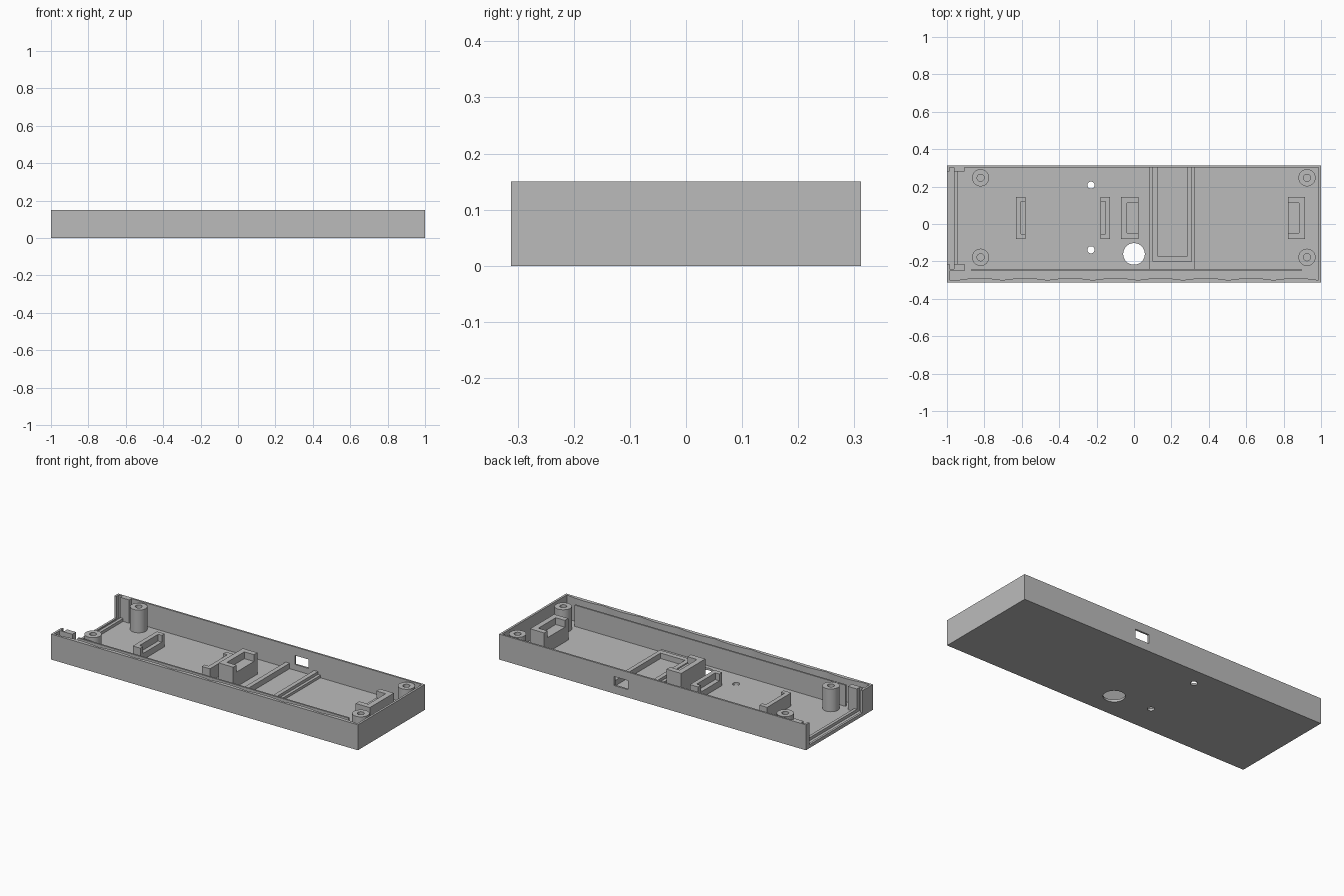
import bpy, bmesh, math

old = bpy.data.objects.get("Cube")
if old:
    bpy.data.objects.remove(old)

grey = bpy.data.materials.new("plain grey")
grey.use_nodes = True
COLOUR = (0.5, 0.5, 0.5, 1)
grey.diffuse_color = COLOUR
grey.node_tree.nodes["Principled BSDF"].inputs["Base Color"].default_value = COLOUR

FLOOR, TOP, HX, HY = 0.013, 0.15, 1.0, 0.312


def prism(name, outline, z0, z1):
    """Extrude a flat outline from z0 up to z1."""
    bm = bmesh.new()
    face = bm.faces.new([bm.verts.new((x, y, z0)) for x, y in outline])
    top = bmesh.ops.extrude_face_region(bm, geom=[face])["geom"]
    bmesh.ops.translate(bm, vec=(0, 0, z1 - z0),
                        verts=[v for v in top if isinstance(v, bmesh.types.BMVert)])
    bmesh.ops.recalc_face_normals(bm, faces=bm.faces)
    mesh = bpy.data.meshes.new(name)
    bm.to_mesh(mesh)
    bm.free()
    mesh.materials.append(grey)
    ob = bpy.data.objects.new(name, mesh)
    bpy.context.collection.objects.link(ob)
    return ob


def box(name, x0, x1, y0, y1, z0, z1):
    return prism(name, [(x0, y0), (x1, y0), (x1, y1), (x0, y1)], z0, z1)


def cylinder(name, x, y, r, z0, z1, n=32):
    ring = [(x + r * math.cos(math.tau * i / n), y + r * math.sin(math.tau * i / n))
            for i in range(n)]
    return prism(name, ring, z0, z1)


def cut(target, cutter):
    """Subtract the cutter and discard it."""
    cutter.hide_render = True
    mod = target.modifiers.new("cut", "BOOLEAN")
    mod.operation, mod.solver, mod.object = "DIFFERENCE", "EXACT", cutter
    bpy.context.view_layer.objects.active = target
    bpy.ops.object.modifier_apply(modifier=mod.name)
    bpy.data.objects.remove(cutter)


def u_shape(name, x0, x1, y0, y1, wall, z0, z1, opens):
    """Bracket open towards +x (opens=1) or -x (opens=-1)."""
    back, front = (x0, x1) if opens > 0 else (x1, x0)
    inner = back + opens * wall
    return prism(name, [(back, y0), (front, y0), (front, y0 + wall), (inner, y0 + wall),
                        (inner, y1 - wall), (front, y1 - wall), (front, y1), (back, y1)], z0, z1)


# Tray: a solid block hollowed out, with a scalloped inside to the front wall
body = box("tray_body", -HX, HX, -HY, HY, 0, TOP)
WAVES, STEPS = 8, 8
xl, xr = -0.945, 0.987
wavy = []
for i in range(WAVES * STEPS + 1):
    t = i / (WAVES * STEPS)
    wavy.append((xl + (xr - xl) * t, -0.300 + 0.011 * abs(math.sin(math.pi * WAVES * t))))
cut(body, prism("cavity_cutter", wavy + [(xr, 0.301), (xl, 0.301)], FLOOR, 0.2))

# Open end with a slot for a sliding panel
cut(body, box("end_cutter", -1.1, -0.93, -0.215, 0.28, 0.03, 0.2))
cut(body, box("sill_cutter", -1.1, -0.97, -0.215, 0.28, 0.02, 0.2))
cut(body, box("slot_cutter", -0.987, -0.963, -0.24, 0.301, FLOOR, 0.2))
cut(body, box("front_channel_cutter", -0.987, -0.94, -0.299, -0.25, FLOOR, 0.2))
box("end_block_back", -0.95, -0.905, 0.28, 0.305, FLOOR - 0.005, TOP)
box("end_block_front", -0.95, -0.905, -0.25, -0.215, FLOOR - 0.005, TOP)

# Rear window and floor holes
cut(body, box("window_cutter", 0.16, 0.25, 0.28, 0.35, 0.047, 0.1))
for x, y, r in ((0, -0.16, 0.058), (-0.23, 0.208, 0.019), (-0.23, -0.138, 0.019)):
    cut(body, cylinder("hole_cutter", x, y, r, -0.1, 0.1))

# Inner rib parallel to the front wall
box("front_rib", -0.87, 0.895, -0.25, -0.24, FLOOR - 0.005, 0.138)

# Screw posts
for side, x in (("right", -0.82), ("left", 0.925)):
    for end, y in (("front", -0.178), ("back", 0.247)):
        post = cylinder(f"post_{end}_{side}", x, y, 0.046, FLOOR - 0.005, 0.147)
        cut(post, cylinder("bore_cutter", x, y, 0.019, 0.03, 0.2, 24))

# Facing pairs of holders: a ledge with a raised U-shaped rim
for name, x0, x1, wall, ledge, top, opens in (
        ("low_holder_right", -0.63, -0.58, 0.026, 0.05, 0.09, 1),
        ("low_holder_left", -0.18, -0.127, 0.026, 0.05, 0.09, -1),
        ("tall_holder_right", -0.07, 0.025, 0.032, 0.1, 0.14, 1),
        ("tall_holder_left", 0.823, 0.915, 0.032, 0.1, 0.14, -1)):
    holder = box(name, x0, x1, -0.08, 0.145, FLOOR - 0.005, top)
    a, b = (x0 + wall, x1 + 0.1) if opens > 0 else (x0 - 0.1, x1 - wall)
    cut(holder, box("pocket_cutter", a, b, -0.08 + wall, 0.145 - wall, ledge, 0.2))

# Stepped cradle in front of the rear window
cradle = box("cradle_base", 0.082, 0.327, -0.24, 0.305, FLOOR - 0.005, 0.028)
cut(cradle, box("cradle_cutter", 0.126, 0.285, -0.17, 0.4, FLOOR, 0.1))
prism("cradle_rim", [(0.1, 0.305), (0.1, -0.2), (0.31, -0.2), (0.31, 0.305),
                     (0.285, 0.305), (0.285, -0.17), (0.126, -0.17), (0.126, 0.305)],
      0.02, 0.045)

# Crisp machined edges with smooth round surfaces
bpy.ops.object.select_all(action="DESELECT")
for ob in bpy.context.collection.objects:
    if ob.type == "MESH":
        ob.select_set(True)
        bpy.context.view_layer.objects.active = ob
bpy.ops.object.shade_smooth_by_angle(angle=math.radians(30))
